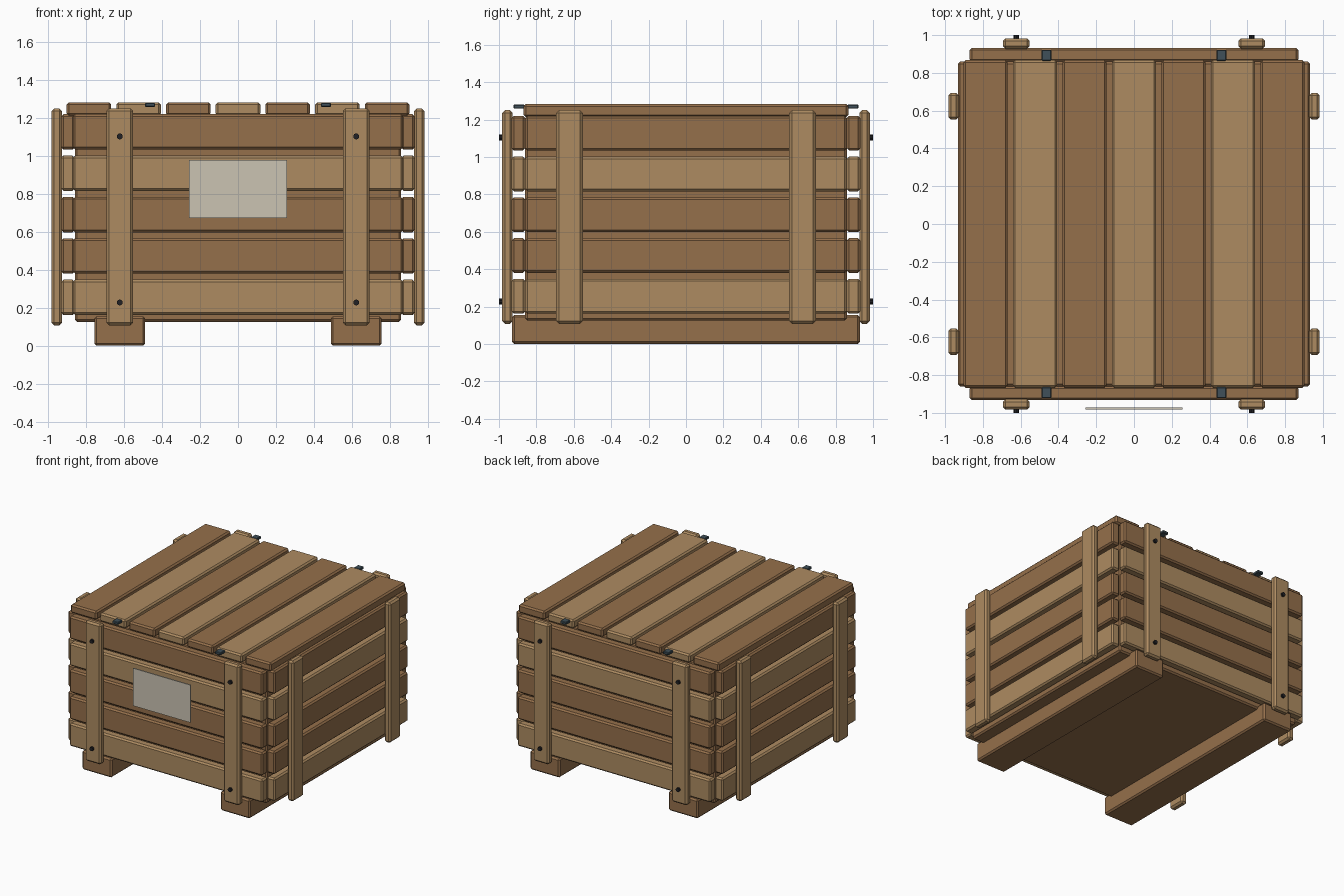
import bpy
import bmesh
from math import radians
from mathutils import Matrix

if "Cube" in bpy.data.objects:
    bpy.data.objects.remove(bpy.data.objects["Cube"])


def material(name, rgb):
    m = bpy.data.materials.new(name)
    m.diffuse_color = (*rgb, 1)
    m.use_nodes = True
    m.node_tree.nodes["Principled BSDF"].inputs["Base Color"].default_value = m.diffuse_color
    return m


DARK = material("dark_wood", (0.30, 0.16, 0.07))
LIGHT = material("light_wood", (0.42, 0.26, 0.12))
STEEL = material("steel", (0.05, 0.08, 0.10))
BLACK = material("black_iron", (0.015, 0.015, 0.018))
PAPER = material("paper", (0.60, 0.55, 0.45))


def finish(name, bm, mat):
    me = bpy.data.meshes.new(name)
    bm.to_mesh(me)
    bm.free()
    me.materials.append(mat)
    ob = bpy.data.objects.new(name, me)
    bpy.context.collection.objects.link(ob)
    return ob


def box(name, x, y, z, mat, bevel=0.012):
    """Bevelled box given by its (min, max) range on each axis."""
    size = [abs(r[1] - r[0]) for r in (x, y, z)]
    mid = [(r[0] + r[1]) / 2 for r in (x, y, z)]
    bm = bmesh.new()
    bmesh.ops.create_cube(bm, size=1, matrix=Matrix.Diagonal((*size, 1)))
    if bevel:
        bmesh.ops.bevel(bm, geom=bm.edges[:], offset=bevel, segments=1,
                        affect='EDGES')
    ob = finish(name, bm, mat)
    ob.location = mid
    return ob


def around(c, width):
    return (c - width / 2, c + width / 2)


# Inner box
box("inner_box", (-0.86, 0.86), (-0.86, 0.86), (0.125, 1.215), DARK)

# Skids under the box
for s in (-1, 1):
    box("skid", around(s * 0.623, 0.268), (-0.93, 0.93), (0, 0.155), DARK)

# Wall planks, five rows on every side
for row, mat in enumerate((LIGHT, DARK, DARK, LIGHT, DARK)):
    z = around(0.255 + row * 0.218, 0.186)
    for s in (-1, 1):
        box("front_back_plank", (-0.87, 0.87), around(s * 0.896, 0.072), z, mat)
        box("side_plank", around(s * 0.896, 0.072), (-0.86, 0.86), z, mat)

# Lid planks
for i in range(7):
    box("lid_plank", around((i - 3) * 0.262, 0.235), (-0.868, 0.868),
        (1.213, 1.283), LIGHT if i % 2 else DARK)

# Upright battens, with iron bolts on front and back
for s in (-1, 1):
    for t in (-1, 1):
        z = (0.108, 1.25)
        box("front_back_batten", around(t * 0.623, 0.142),
            around(s * 0.955, 0.055), z, LIGHT, 0.014)
        box("side_batten", around(s * 0.955, 0.055),
            around(t * 0.623, 0.142), z, LIGHT, 0.014)
        for bz in (0.228, 1.103):
            bm = bmesh.new()
            bmesh.ops.create_cone(bm, cap_ends=True, segments=10, radius1=0.016,
                                  radius2=0.016, depth=0.02,
                                  matrix=Matrix.Rotation(radians(90), 4, 'X'))
            bolt = finish("bolt", bm, BLACK)
            bolt.location = (t * 0.623, s * 0.99, bz)
        # Steel clip at the lid edge
        box("lid_clip", around(t * 0.463, 0.052), around(s * 0.893, 0.058),
            (1.258, 1.28), STEEL, 0.004)

# Blank paper panel on the front
box("front_panel", (-0.258, 0.258), (-0.981, -0.972), (0.672, 0.978), PAPER, 0)
